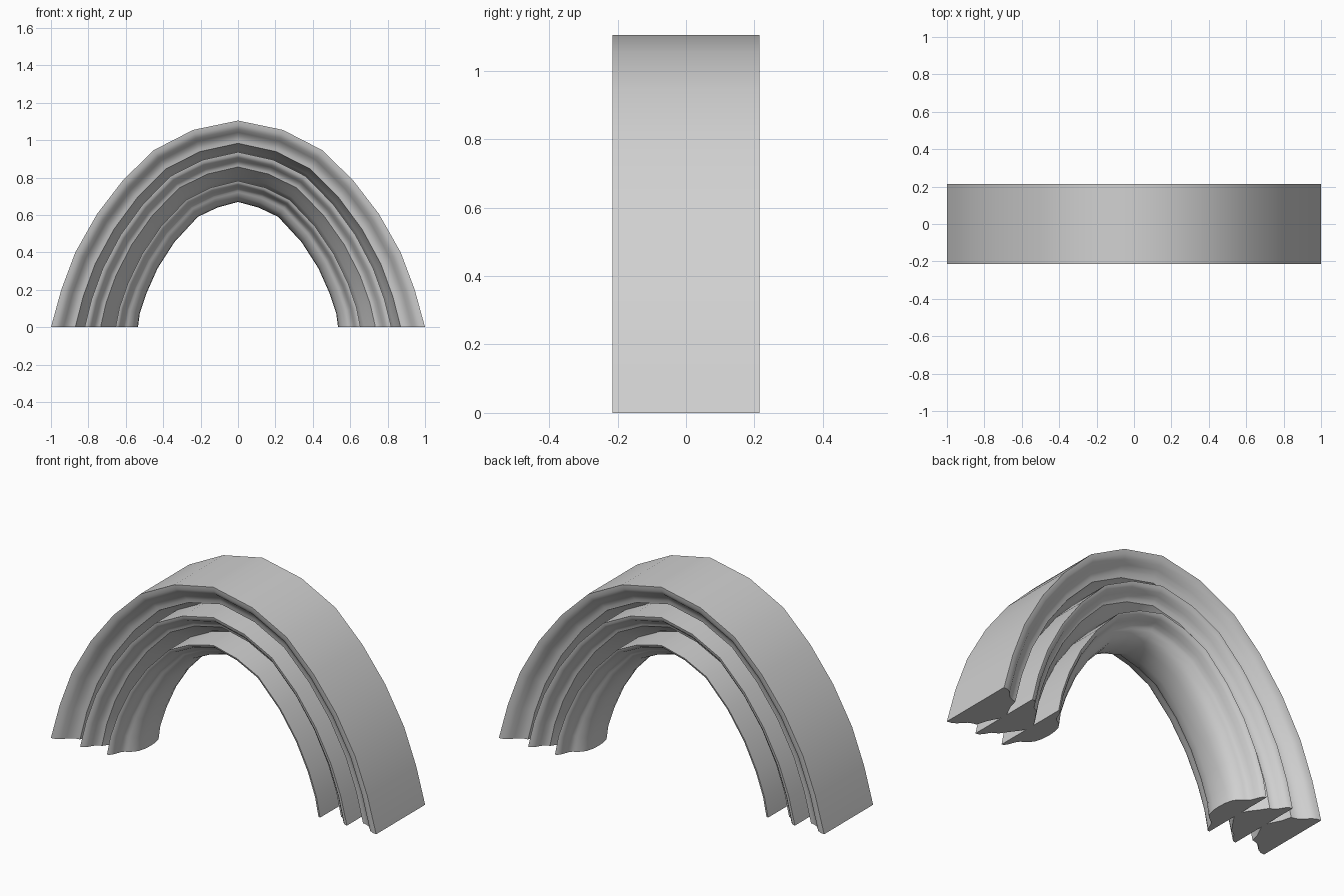
import bpy, bmesh, math
from mathutils import Vector

cube = bpy.data.objects.get("Cube")
if cube:
    bpy.data.objects.remove(cube)

stone = bpy.data.materials.new("pale_grey_stone")
stone.use_nodes = True
grey = (0.64, 0.64, 0.64, 1)
stone.diffuse_color = grey
stone.node_tree.nodes["Principled BSDF"].inputs["Base Color"].default_value = grey

# Half of the outer and inner arch curves, from foot to crown (x, z)
OUTER = [(1, 0), (.945, .2), (.87, .4), (.754, .605), (.615, .786),
         (.45, .947), (.24, 1.055), (0, 1.105)]
INNER = [(.535, 0), (.525, .075), (.49, .18), (.43, .315), (.34, .455),
         (.215, .59), (.11, .64), (0, .67)]
HALF_DEPTH = .215


def full_arch(half):
    return half + [(-x, z) for x, z in reversed(half[:-1])]


def arch_band(name, half_profile):
    """Sweep a moulding, given as (radius at the foot, half depth), over the arch."""
    profile = [(r, -y) for r, y in half_profile]
    profile += [(r, y) for r, y in reversed(half_profile) if y > 0]
    bm = bmesh.new()
    rings = []
    for outer, inner in zip(full_arch(OUTER), full_arch(INNER)):
        ring = []
        for r, y in profile:
            t = (r - INNER[0][0]) / (OUTER[0][0] - INNER[0][0])
            p = Vector(inner).lerp(Vector(outer), t)
            ring.append(bm.verts.new((p.x, y, p.y)))
        rings.append(ring)
    n = len(profile)
    for a, b in zip(rings, rings[1:]):
        for i in range(n):
            j = (i + 1) % n
            bm.faces.new((a[i], a[j], b[j], b[i]))
    # Flat feet
    bm.faces.new(rings[0])
    bm.faces.new(rings[-1])
    bmesh.ops.recalc_face_normals(bm, faces=bm.faces)
    mesh = bpy.data.meshes.new(name)
    bm.to_mesh(mesh)
    bm.free()
    mesh.materials.append(stone)
    obj = bpy.data.objects.new(name, mesh)
    bpy.context.collection.objects.link(obj)
    bpy.ops.object.select_all(action='DESELECT')
    obj.select_set(True)
    bpy.context.view_layer.objects.active = obj
    bpy.ops.object.shade_smooth_by_angle(angle=math.radians(42))


def ogee(start, lip, lip_depth):
    """S-shaped face from the outer edge in to the lip."""
    steps = [(0, 0), (.2, .05), (.38, .25), (.52, .55), (.66, .8), (.84, .95), (1, 1)]
    return [(start + (lip - start) * u, HALF_DEPTH + (lip_depth - HALF_DEPTH) * v)
            for u, v in steps]


# Three stepped bands, each cut back under its lip
arch_band("outer_band", ogee(1, .87, .145) + [(.855, .09), (.835, .05), (.82, .02)])
arch_band("middle_band", ogee(.82, .735, .145) + [(.705, .1), (.675, .06), (.655, .025)])
arch_band("inner_band", ogee(.655, .59, .13) + [(.565, .11), (.548, .085), (.538, .045), (.535, 0)])
